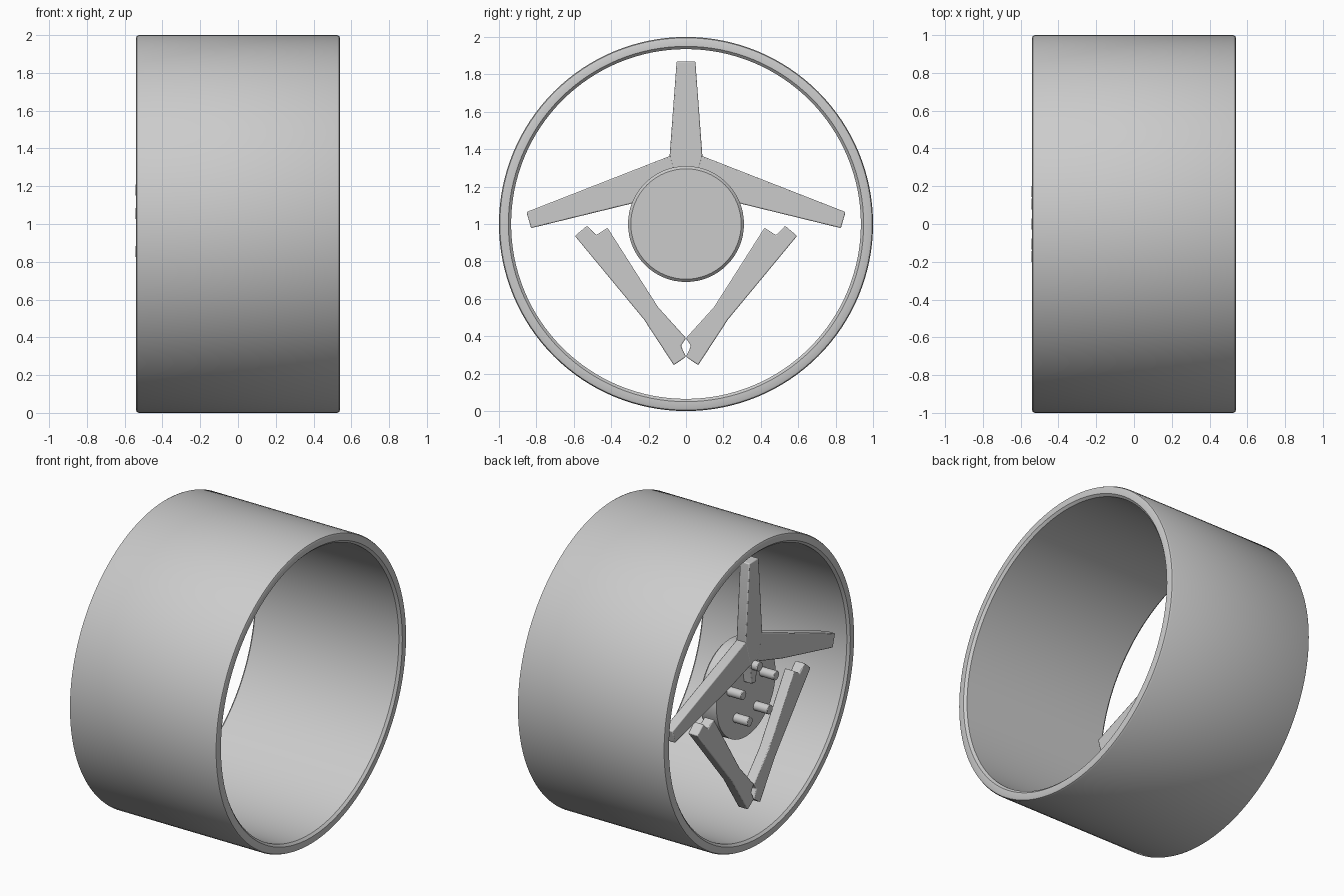
import bpy, bmesh, math
from mathutils import Matrix

if "Cube" in bpy.data.objects:
    bpy.data.objects.remove(bpy.data.objects["Cube"])


def finish(name, bm, bevel=0.0, segments=2):
    bmesh.ops.remove_doubles(bm, verts=bm.verts, dist=1e-5)
    bmesh.ops.recalc_face_normals(bm, faces=bm.faces)
    me = bpy.data.meshes.new(name)
    bm.to_mesh(me)
    bm.free()
    ob = bpy.data.objects.new(name, me)
    bpy.context.collection.objects.link(ob)
    if bevel:
        m = ob.modifiers.new("bevel", 'BEVEL')
        m.width, m.segments, m.limit_method = bevel, segments, 'ANGLE'
        m.angle_limit = math.radians(40)
    bpy.ops.object.select_all(action='DESELECT')
    bpy.context.view_layer.objects.active = ob
    ob.select_set(True)
    bpy.ops.object.shade_smooth_by_angle(angle=math.radians(35))
    return ob


def lathe(name, profile, steps=96, bevel=0.0, closed=True):
    """Spin an (x, radius) profile around the wheel axle."""
    bm = bmesh.new()
    vs = [bm.verts.new((x, 0, 1 + r)) for x, r in profile]
    n = len(vs)
    es = [bm.edges.new((vs[i], vs[(i + 1) % n])) for i in range(n if closed else n - 1)]
    bmesh.ops.spin(bm, geom=vs + es, cent=(0, 0, 1), axis=(1, 0, 0),
                   angle=math.tau, steps=steps)
    return finish(name, bm, bevel)


def plate(name, pts, x0, x1, mirror=False):
    """Extrude a (y, z) outline between two x positions."""
    bm = bmesh.new()
    s = -1 if mirror else 1
    f = bm.faces.new([bm.verts.new((x0, s * y, z)) for y, z in pts])
    r = bmesh.ops.extrude_face_region(bm, geom=[f])
    moved = [v for v in r['geom'] if isinstance(v, bmesh.types.BMVert)]
    bmesh.ops.translate(bm, verts=moved, vec=(x1 - x0, 0, 0))
    return finish(name, bm, 0.006)


# Wide rim barrel with softened ends
R, r, h, b = 1.0, 0.935, 0.54, 0.015
lathe("rim_barrel", [(-h, r + b), (-h + b, r), (h - b, r), (h, r + b),
                     (h, R - b), (h - 0.004, R - 0.005), (h - b, R),
                     (-h + b, R), (-h + 0.004, R - 0.005), (-h, R - b)], 128)

# Hub disc
lathe("hub", [(-0.44, 0), (-0.44, 0.31), (-0.325, 0.31), (-0.31, 0.295), (-0.31, 0)],
      64, closed=False)

# Upper spoke, narrowing to a tail over the hub
half = [(0.05, 1.87), (0.088, 1.36), (0.04, 1.19), (0.02, 1.06)]
plate("top_spoke", half + [(-y, z) for y, z in reversed(half)], -0.50, -0.43)

# Side spokes and lower forked struts, mirrored left and right
arm = [(0.0, 1.36), (0.085, 1.364), (0.853, 1.064), (0.828, 0.978),
       (0.30, 1.107), (0.0, 1.20)]
strut = [(0.53, 0.99), (0.594, 0.936), (0.225, 0.49), (0.065, 0.245), (0.0, 0.29),
         (0.027, 0.348), (0.0, 0.39), (0.15, 0.556), (0.42, 0.98), (0.48, 0.94)]
for side, flip in (("right", False), ("left", True)):
    plate("side_spoke_" + side, arm, -0.499, -0.431, flip)
    plate("lower_strut_" + side, strut, -0.50, -0.43, flip)

# Five wheel studs
for i in range(5):
    a = math.tau * i / 5
    bm = bmesh.new()
    bmesh.ops.create_cone(bm, cap_ends=True, segments=20, radius1=0.03, radius2=0.03,
                          depth=0.11, matrix=Matrix.Translation(
                              (-0.488, 0.18 * math.sin(a), 1 + 0.18 * math.cos(a)))
                          @ Matrix.Rotation(math.pi / 2, 4, 'Y'))
    finish("stud_%d" % (i + 1), bm, 0.004)
